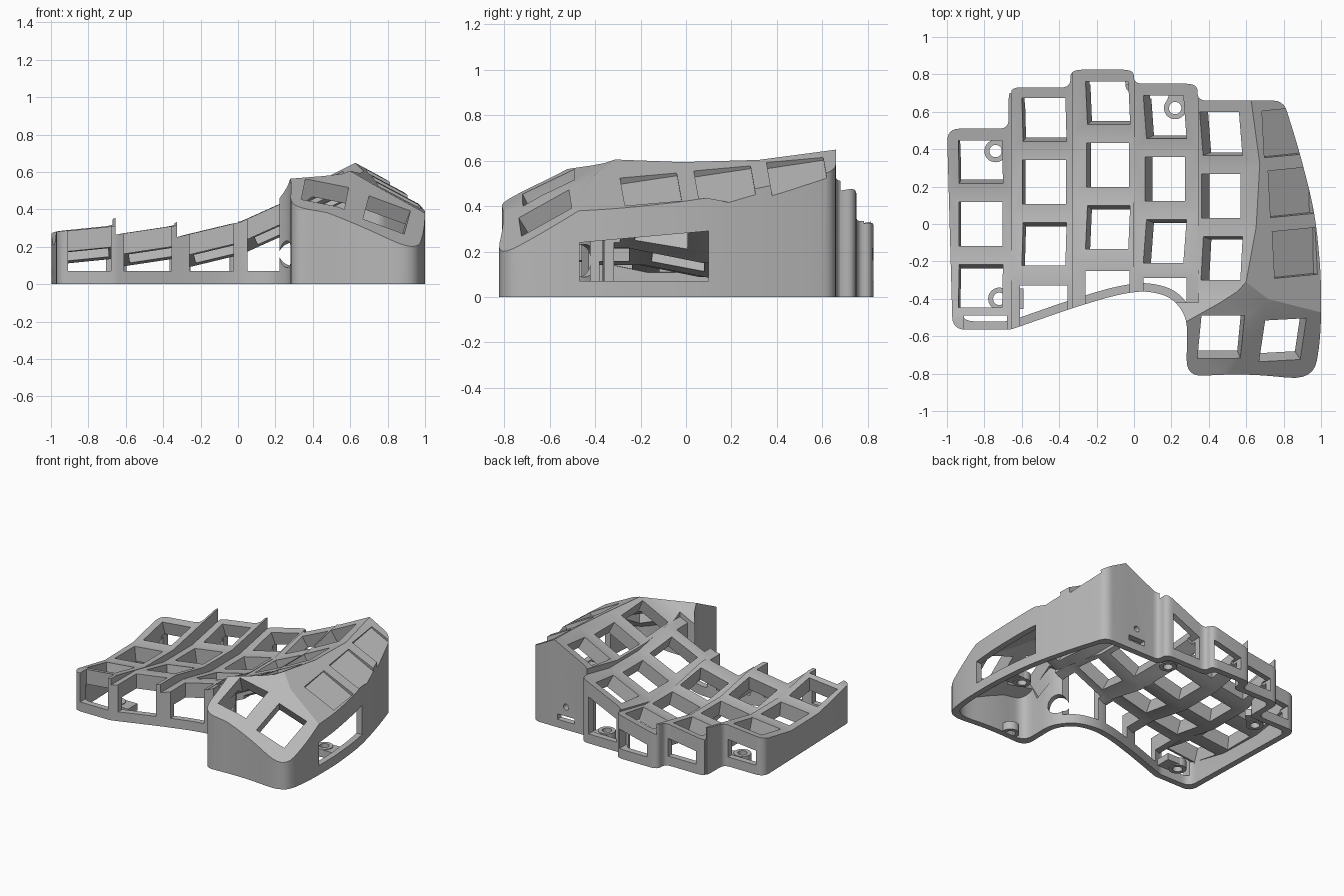
import bpy, bmesh, math
from mathutils import Vector, Matrix

if "Cube" in bpy.data.objects:
    bpy.data.objects.remove(bpy.data.objects["Cube"])

grey = bpy.data.materials.new("matte grey")
grey.use_nodes = True
grey.diffuse_color = (0.48, 0.48, 0.48, 1)
grey.node_tree.nodes["Principled BSDF"].inputs["Base Color"].default_value = (0.48, 0.48, 0.48, 1)

THICK = 0.11   # key plate thickness
WALL = 0.045

def to_object(name, bm):
    bmesh.ops.recalc_face_normals(bm, faces=bm.faces)
    mesh = bpy.data.meshes.new(name)
    bm.to_mesh(mesh)
    bm.free()
    ob = bpy.data.objects.new(name, mesh)
    bpy.context.collection.objects.link(ob)
    return ob

def boolean(ob, tool, mode="DIFFERENCE", keep=False):
    mod = ob.modifiers.new("cut", "BOOLEAN")
    mod.operation, mod.object, mod.solver = mode, tool, "EXACT"
    bpy.context.view_layer.update()
    graph = bpy.context.evaluated_depsgraph_get()
    mesh = bpy.data.meshes.new_from_object(ob.evaluated_get(graph))
    ob.modifiers.clear()
    ob.data = mesh
    if not keep:
        bpy.data.objects.remove(tool)

def box(lo, hi, top_x=0, top_y=0):
    """Box whose top may slope along x or y."""
    bm = bmesh.new()
    bmesh.ops.create_cube(bm, size=1)
    lo, hi = Vector(lo), Vector(hi)
    for v in bm.verts:
        offset = v.co * (hi - lo)
        if offset.z > 0:
            offset.z += top_x * offset.x + top_y * offset.y
        v.co = (lo + hi) / 2 + offset
    return to_object("cutter", bm)

def tilted_box(center, sx, sy, size, down, up, turn=0):
    """Box standing on a surface with slopes sx, sy."""
    n = Vector((-sx, -sy, 1)).normalized()
    x = Vector((1, 0, sx)).normalized()
    y = n.cross(x)
    rot = Matrix((x, y, n)).transposed().to_4x4() @ Matrix.Rotation(turn, 4, "Z")
    ob = box((-size[0] / 2, -size[1] / 2, -down), (size[0] / 2, size[1] / 2, up))
    ob.data.transform(Matrix.Translation(center) @ rot)
    return ob

def cylinder(center, r, depth, axis=(0, 0, 1)):
    bm = bmesh.new()
    bmesh.ops.create_cone(bm, cap_ends=True, segments=32, radius1=r, radius2=r, depth=depth)
    q = Vector((0, 0, 1)).rotation_difference(Vector(axis)).to_matrix().to_4x4()
    bmesh.ops.transform(bm, matrix=Matrix.Translation(center) @ q, verts=bm.verts)
    return to_object("cutter", bm)

# Footprint corners: x, y, rounding
FOOT = [(-.97, -.565, .07), (-.66, -.565, .02), (-.33, -.45, .08), (-.1, -.38, .1), (.06, -.355, .1),
        (.2, -.39, .1), (.285, -.5, .08), (.28, -.815, .09), (.6, -.8, .15), (.96, -.835, .14),
        (1, -.6, .15), (1, -.28, .1), (.97, .05, .15), (.89, .37, .15), (.8, .66, .06),
        (.34, .66, .05), (.34, .75, .06), (0, .75, .05), (0, .825, .06), (-.34, .825, .06),
        (-.34, .73, .05), (-.67, .73, .06), (-.67, .51, .05), (-1, .51, .07)]

def prism(inset, z0, z1):
    pts = [Vector(p[:2]) for p in FOOT]
    n, moved, loop = len(pts), [], []
    for i, p in enumerate(pts):
        d1, d2 = (p - pts[i - 1]).normalized(), (pts[(i + 1) % n] - p).normalized()
        n1, n2 = Vector((-d1.y, d1.x)), Vector((-d2.y, d2.x))
        moved.append(p + (n1 + n2) * inset / (1 + n1.dot(n2)))
    for i, p in enumerate(moved):
        a, b = moved[i - 1] - p, moved[(i + 1) % n] - p
        a = p + a.normalized() * min(FOOT[i][2], a.length * .45)
        b = p + b.normalized() * min(FOOT[i][2], b.length * .45)
        loop += [a.lerp(p, t / 6).lerp(p.lerp(b, t / 6), t / 6) for t in range(7)]
    bm = bmesh.new()
    face = bm.faces.new([bm.verts.new((q.x, q.y, z0)) for q in loop])
    ext = bmesh.ops.extrude_face_region(bm, geom=[face])
    for v in ext["geom"]:
        if isinstance(v, bmesh.types.BMVert):
            v.co.z = z1
    return to_object("footprint", bm)

outer, inner = prism(0, 0, 1), prism(WALL, -.1, 1)

# Sloping planes of the thumb and side faces: x, y, z, x slope, y slope
THUMB_A = (.465, -.605, .485, -.2, .5)
THUMB_B = (.795, -.62, .37, -.4, .62)
SIDE = (.64, 0, .602, -.54, .06)

def block(x0, x1, xc, base, slope, profile, planes, drop=0):
    """Solid under a curved column surface, trimmed by planes."""
    bm = bmesh.new()
    rings = []
    for x in (x0, x1):
        pts = [(y, base + slope * (x - xc) + dz) for y, dz in profile]
        pts += [(profile[-1][0], -.2), (profile[0][0], -.2)]
        rings.append([bm.verts.new((x, y, z)) for y, z in pts])
    n = len(rings[0])
    bm.faces.new(rings[0])
    bm.faces.new(rings[1][::-1])
    for i in range(n):
        j = (i + 1) % n
        bm.faces.new((rings[0][i], rings[0][j], rings[1][j], rings[1][i]))
    for p in planes:
        geom = bm.verts[:] + bm.edges[:] + bm.faces[:]
        bmesh.ops.bisect_plane(bm, geom=geom, plane_co=p[:3], plane_no=(-p[3], -p[4], 1), clear_outer=True)
        bmesh.ops.holes_fill(bm, edges=[e for e in bm.edges if e.is_boundary])
    bmesh.ops.translate(bm, verts=bm.verts, vec=(0, 0, -drop))
    return to_object("block", bm)

def shell(name, x0, x1, xc, base, slope, profile, planes=()):
    ob = block(x0, x1, xc, base, slope, profile, planes)
    ob.name = name
    boolean(ob, outer, "INTERSECT", True)
    wide = [(profile[0][0] + .03, profile[0][1])] + profile[1:-1] + [(profile[-1][0] - .03, profile[-1][1])]
    cavity = block(x0 - .03, x1 + .03, xc, base, slope, wide, planes, THICK)
    boolean(cavity, inner, "INTERSECT", True)
    boolean(ob, cavity)
    return ob

def key_holes(ob, xc, yc, base, slope):
    for row in (-1, 0, 1):
        z = base + (.033 if row else 0)
        boolean(ob, tilted_box((xc, yc + row * .332, z), slope, row * .2, (.235, .235), .13, .08))

# Key columns: name, x range, key centre x and y, height, slope, opening edges, plate front, back edge
COLUMNS = [("little_finger_column", -1.1, -.655, -.82, 0, .23, .1, -.91, -.68, -.49, .51),
           ("ring_finger_column", -.655, -.325, -.48, .225, .225, .15, -.61, -.355, -.33, .73),
           ("middle_finger_column", -.325, 0, -.14, .315, .23, .24, -.26, -.025, -.25, .825),
           ("index_finger_column", 0, .345, .165, .24, .335, .45, .05, .28, -.29, .75)]
parts = []
for name, x0, x1, xc, yc, base, slope, wa, wb, front, back in COLUMNS:
    end = -.42 if x0 == 0 else -.9
    profile = [(yc + .7, .106), (yc + .17, 0), (yc - .17, 0), (yc - .5, .066), (end, .066)]
    ob = shell(name, x0, x1, xc, base, slope, profile)
    key_holes(ob, xc, yc, base, slope)
    # open front bay and back wall window
    boolean(ob, box((wa, -.9, .07), (wb, front, .9)))
    boolean(ob, box((xc - .115, back - .08, .07), (xc + .115, back + .1, base - .04), slope))
    parts.append(ob)

# Inner column with side keys, and thumb cluster
TRIM = (SIDE, THUMB_A, THUMB_B)
inner_column = shell("inner_column", .345, 1.1, .465, .5, .5,
                     [(.85, .106), (.32, 0), (-.02, 0), (-.36, .045), (-.42, .08)], TRIM)
key_holes(inner_column, .465, .15, .5, .5)
thumb = shell("thumb_cluster", .18, 1.1, .465, .5, .5, [(-.42, .08), (-.5, .14), (-1, .5)], TRIM)
for p, turn in ((THUMB_A, 0), (THUMB_B, .06)):
    boolean(thumb, tilted_box(p[:3], p[3], p[4], (.235, .255), .2, .1, turn))

# Shallow side key recesses
for x, y in ((.86, -.155), (.838, .17), (.805, .49)):
    z = SIDE[2] + SIDE[3] * (x - SIDE[0]) + SIDE[4] * y
    boolean(inner_column, tilted_box((x, y, z), -.6, .14, (.26, .25), .028, .1, .09))

# Side window, cable hole and back ports
for ob in (inner_column, thumb):
    boolean(ob, box((.86, -.47, .07), (1.1, .1, .265), 0, .09))
boolean(thumb, cylinder((.262, -.478, .16), .072, .2, (.8, .6, 0)))
boolean(inner_column, box((.46, .58, .06), (.6, .75, .1)))
boolean(inner_column, cylinder((.53, .65, .17), .022, .2, (0, 1, 0)))
parts += [inner_column, thumb]

# Screw bosses with tabs reaching to the wall
BOSSES = ((-.74, .39, 45), (.22, .62, 70), (-.72, -.4, 0), (.84, -.18, 0), (.46, -.755, 270))
for i, (x, y, angle) in enumerate(BOSSES):
    boss = cylinder((x, y, .035), .06, .06)
    boss.name = "screw_boss_%d" % (i + 1)
    tab = box((0, -.055, .01), (.13, .055, .06))
    tab.data.transform(Matrix.Translation((x, y, 0)) @ Matrix.Rotation(math.radians(angle), 4, "Z"))
    boolean(boss, tab, "UNION")
    boolean(boss, cylinder((x, y, .035), .033, .2))
    boolean(boss, outer, "INTERSECT", True)
    parts.append(boss)

bpy.data.objects.remove(outer)
bpy.data.objects.remove(inner)

# Shared colour and smooth shading with sharp edges kept
for ob in parts:
    ob.data.materials.clear()
    ob.data.materials.append(grey)
    ob.data.shade_smooth()
    ob.data.set_sharp_from_angle(angle=math.radians(25))
